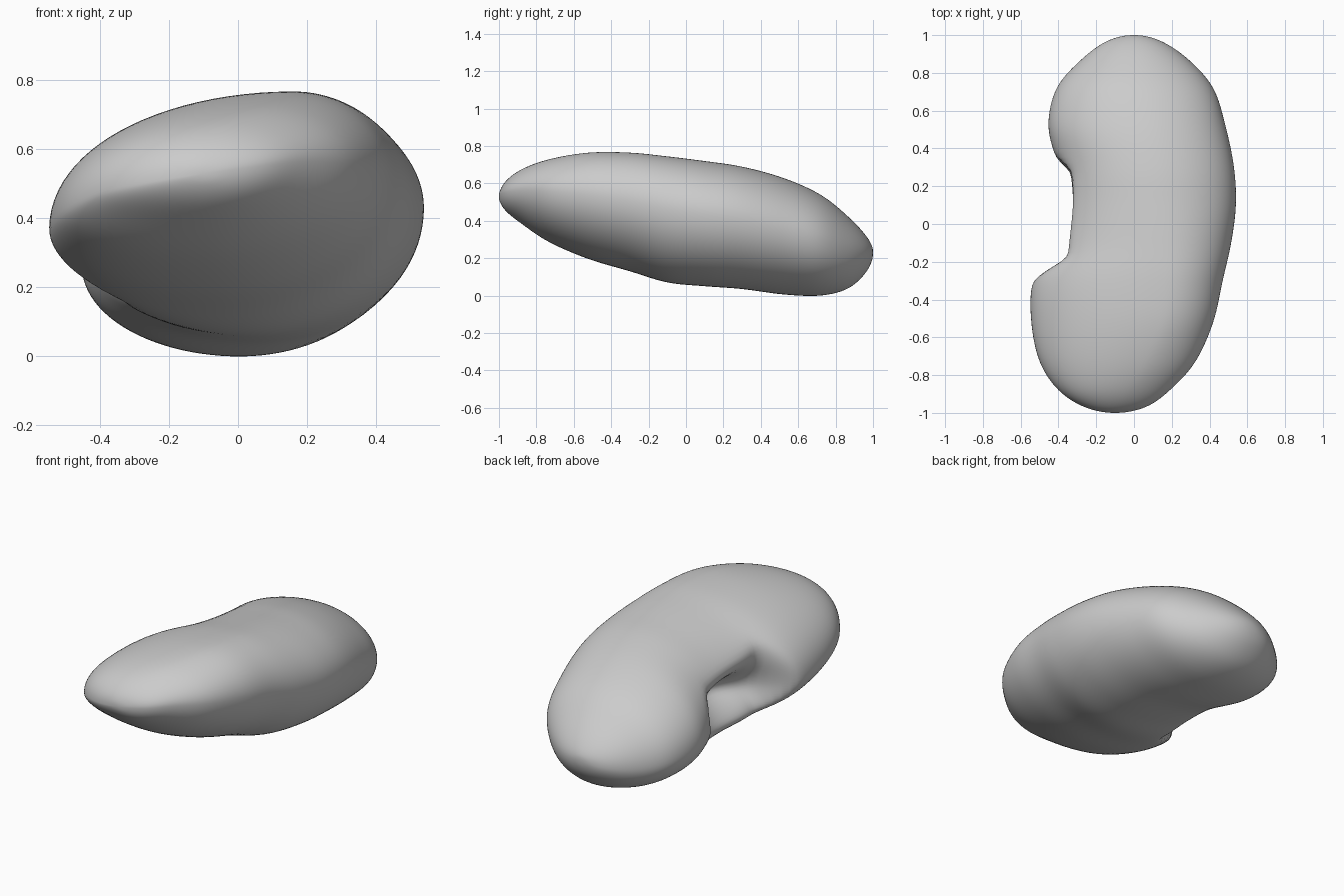
import bpy, bmesh, math
from mathutils import Vector

if "Cube" in bpy.data.objects:
    bpy.data.objects.remove(bpy.data.objects["Cube"])

# Profile stations along the length: y, left x, right x, ridge x, top z, bottom z
S = [
    (-1, -.1, -.1, -.1, .53, .53),
    (-.97, -.26, .06, -.08, .605, .46),
    (-.88, -.4, .19, -.04, .675, .385),
    (-.73, -.5, .325, .05, .73, .285),
    (-.52, -.545, .42, .14, .765, .195),
    (-.3, -.54, .47, .17, .765, .13),
    (-.1, -.46, .515, .17, .745, .07),
    (.1, -.415, .54, .15, .72, .05),
    (.3, -.41, .53, .12, .69, .035),
    (.52, -.455, .485, .08, .63, .006),
    (.72, -.41, .42, .05, .54, 0),
    (.87, -.28, .29, .03, .42, .04),
    (.97, -.14, .14, .01, .31, .135),
    (1, 0, 0, 0, .23, .23),
]
STEPS, SIDES = 8, 96


def flip(r):
    # mirrored neighbour beyond a pole, so the end rounds over
    return (r[0], r[2], r[1], r[3], r[5], r[4])


def spline(a, b, c, d, t):
    return [.5 * (2*q + (r-p)*t + (2*p-5*q+4*r-s)*t*t + (3*q-p-3*r+s)*t**3)
            for p, q, r, s in zip(a, b, c, d)]


def ring(row):
    y, xl, xr, xt, zt, zb = row
    # heights of the widest points follow the tilt of the body
    zl = zb + (zt - zb) * (.37 + .07 * y)
    zr = zb + (zt - zb) * (.58 - .05 * y)
    pts = []
    for i in range(SIDES):
        a = 2 * math.pi * i / SIDES
        s, c = math.sin(a), math.cos(a)
        x0, z1 = (xt, zt) if c >= 0 else ((xl + xr) / 2, zb)
        x1, z0 = (xr, zr) if s >= 0 else (xl, zl)
        pts.append(Vector((x0 + (x1 - x0) * abs(s), y, z0 + (z1 - z0) * abs(c))))
    return pts


def notch(p):
    # trim the inner side between the lobes, with a sunken pocket between two lips
    d = ((p.y - .05) / .22) ** 2 + ((p.z - .33) / .1) ** 2
    limit = -.355 - 2 * max(0, abs(p.y - .05) - .23) + .22 * math.exp(-d)
    if p.x < 0:
        p.x = (p.x + limit + math.hypot(p.x - limit, .03)) / 2
    return p


ext = [flip(S[1])] + S + [flip(S[-2])]
rows = [spline(*ext[k:k + 4], j / STEPS)
        for k in range(len(S) - 1) for j in range(STEPS)][1:]

# Loft the rings and close both ends with a fan
bm = bmesh.new()
rings = [[bm.verts.new(notch(p)) for p in ring(r)] for r in rows]
front, back = [bm.verts.new((r[1], r[0], r[4])) for r in (S[0], S[-1])]
for i in range(SIDES):
    n = (i + 1) % SIDES
    for a, b in zip(rings, rings[1:]):
        bm.faces.new((a[i], a[n], b[n], b[i]))
    bm.faces.new((front, rings[0][n], rings[0][i]))
    bm.faces.new((back, rings[-1][i], rings[-1][n]))

# Even out the creases where the quarters meet
inner = [v for r in rings[3:-3] for v in r]
for _ in range(4):
    bmesh.ops.smooth_vert(bm, verts=inner, factor=.4, use_axis_x=True,
                          use_axis_y=True, use_axis_z=True)
bmesh.ops.recalc_face_normals(bm, faces=bm.faces)
mesh = bpy.data.meshes.new("kidney_body")
bm.to_mesh(mesh)
bm.free()
mesh.shade_smooth()
obj = bpy.data.objects.new("kidney_body", mesh)
bpy.context.collection.objects.link(obj)
